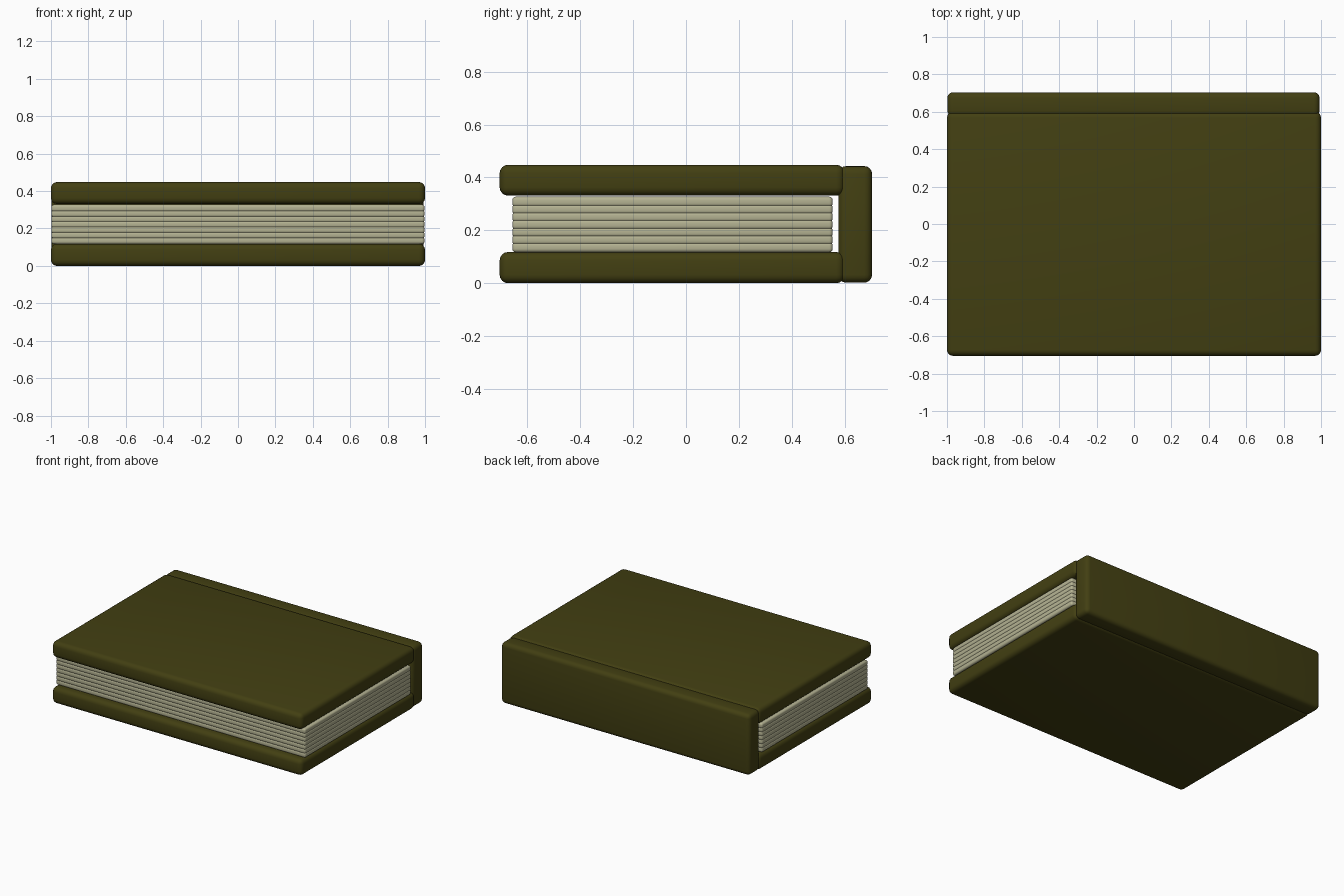
import bpy

if "Cube" in bpy.data.objects:
    bpy.data.objects.remove(bpy.data.objects["Cube"])


def material(name, rgb):
    m = bpy.data.materials.new(name)
    m.diffuse_color = (*rgb, 1)
    m.use_nodes = True
    m.node_tree.nodes["Principled BSDF"].inputs["Base Color"].default_value = m.diffuse_color
    return m


def rounded_box(name, lo, hi, radius, mat):
    """Box between two corners, with rounded edges and smooth shading."""
    bpy.ops.mesh.primitive_cube_add(size=1, location=[(a + b) / 2 for a, b in zip(lo, hi)])
    ob = bpy.context.object
    ob.name = name
    ob.scale = [b - a for a, b in zip(lo, hi)]
    bpy.ops.object.transform_apply(location=False, rotation=False, scale=True)
    bev = ob.modifiers.new("round_edges", "BEVEL")
    bev.width = radius
    bev.segments = 4
    bpy.ops.object.modifier_apply(modifier=bev.name)
    ob.data.materials.append(mat)
    bpy.ops.object.shade_smooth_by_angle()
    return ob


leather = material("olive_cover", (0.055, 0.05, 0.006))
paper = material("paper", (0.46, 0.45, 0.29))

# Covers
rounded_box("bottom_cover", (-1, -0.705, 0), (1, 0.6, 0.118), 0.032, leather)
rounded_box("top_cover", (-1, -0.705, 0.331), (1, 0.6, 0.448), 0.032, leather)

# Spine
rounded_box("spine", (-0.998, 0.576, 0.002), (0.992, 0.704, 0.443), 0.03, leather)

# Page layers, slightly overlapping
for i in range(7):
    z = 0.136 + i * 0.0287
    rounded_box(f"pages_{i + 1}", (-0.997, -0.657, z - 0.019), (0.997, 0.555, z + 0.019), 0.013, paper)
